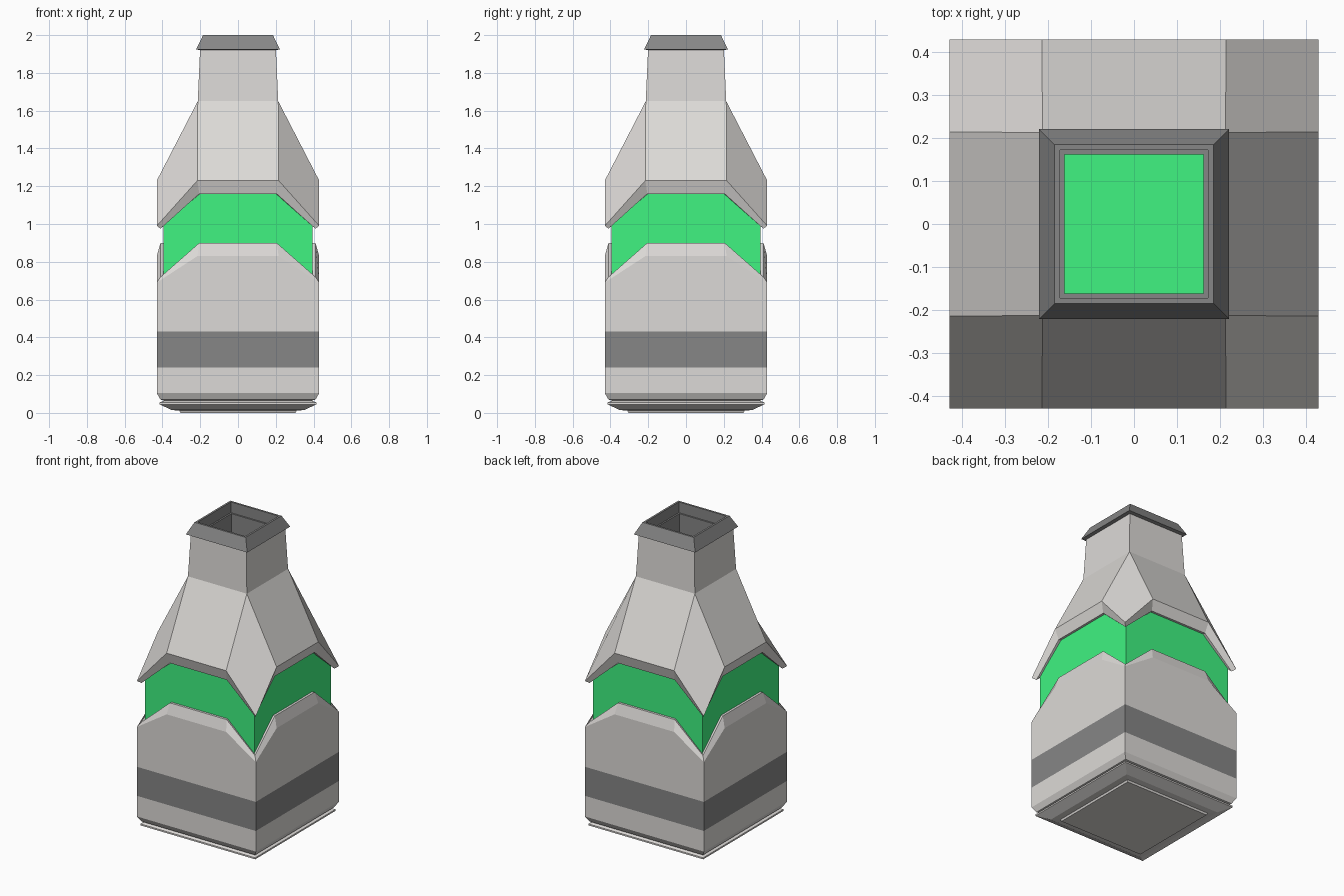
import bpy, bmesh

if "Cube" in bpy.data.objects:
    bpy.data.objects.remove(bpy.data.objects["Cube"])


def material(name, rgb):
    m = bpy.data.materials.new(name)
    m.diffuse_color = (*rgb, 1)
    m.use_nodes = True
    m.node_tree.nodes["Principled BSDF"].inputs["Base Color"].default_value = m.diffuse_color
    return m


GREY = material("warm_grey", (0.72, 0.70, 0.68))
DARK = material("dark_grey", (0.24, 0.24, 0.24))
GREEN = material("green", (0.05, 0.90, 0.22))


def ring(half, z, mid=None, zc=None):
    """Square ring of 12 points; the corners can sit at another height."""
    mid = half if mid is None else mid
    zc = z if zc is None else zc
    pts = []
    x, y = (1, 0), (0, 1)
    for _ in range(4):
        for a, h in ((-half, zc), (-mid, z), (mid, z)):
            pts.append((x[0] * a - y[0] * half, x[1] * a - y[1] * half, h))
        x, y = y, (-x[0], -x[1])
    return pts


def loft(name, rings, mat, cap_first=False, cap_last=False, bands=()):
    """Skin rings from bottom to top; bands lists ring gaps coloured dark."""
    bm = bmesh.new()
    loops = [[bm.verts.new(p) for p in r] for r in rings]
    for i, (a, b) in enumerate(zip(loops, loops[1:])):
        for j in range(12):
            k = (j + 1) % 12
            f = bm.faces.new((a[j], a[k], b[k], b[j]))
            f.material_index = int(i in bands)
    if cap_first:
        bm.faces.new(loops[0][::-1])
    if cap_last:
        bm.faces.new(loops[-1])
    bmesh.ops.remove_doubles(bm, verts=bm.verts, dist=1e-4)
    # merge the paired corner triangles of the shoulder into single facets
    ridge = [e for e in bm.edges
             if all(abs(abs(v.co.x) - abs(v.co.y)) < 1e-4 for v in e.verts)
             and abs(e.verts[0].co.x - e.verts[1].co.x) > 0.15
             and abs(e.verts[0].co.z - e.verts[1].co.z) > 0.3]
    bmesh.ops.dissolve_edges(bm, edges=ridge, use_verts=False)
    me = bpy.data.meshes.new(name)
    bm.to_mesh(me)
    bm.free()
    me.materials.append(mat)
    me.materials.append(DARK)
    ob = bpy.data.objects.new(name, me)
    bpy.context.collection.objects.link(ob)
    return ob


# Lower body: stepped foot, dark band, notched chamfered rim
loft("lower_body", [
    ring(0.305, 0.0),
    ring(0.31, 0.012),
    ring(0.35, 0.015),
    ring(0.415, 0.045),
    ring(0.415, 0.055),
    ring(0.39, 0.065),
    ring(0.41, 0.07),
    ring(0.43, 0.105),
    ring(0.43, 0.24),
    ring(0.43, 0.43),
    ring(0.43, 0.83, 0.215, 0.69),
    ring(0.41, 0.90, 0.205, 0.72),
    ring(0.39, 0.90, 0.20, 0.725),
], GREY, cap_first=True, bands=(8,))

# Green liquid window between the two shells
loft("liquid_window", [
    ring(0.395, 0.85, 0.20, 0.68),
    ring(0.395, 1.19, 0.20, 1.03),
], GREEN)

# Upper shell: overhanging lip, faceted shoulder, neck
loft("upper_shell", [
    ring(0.39, 1.16, 0.20, 1.0),
    ring(0.41, 1.16, 0.205, 0.975),
    ring(0.43, 1.23, 0.215, 0.99),
    ring(0.213, 1.65),
    ring(0.20, 1.94),
], GREY)

# Cap: bevelled collar with an open mouth and inner liner
loft("cap", [
    ring(0.20, 1.92),
    ring(0.222, 1.925),
    ring(0.185, 2.0),
    ring(0.172, 2.0),
    ring(0.172, 1.93),
    ring(0.162, 1.93),
    ring(0.162, 1.65),
], DARK)

# Liquid surface seen down the mouth
loft("liquid_surface", [
    ring(0.162, 1.645),
    ring(0.162, 1.65),
], GREEN, cap_last=True)
